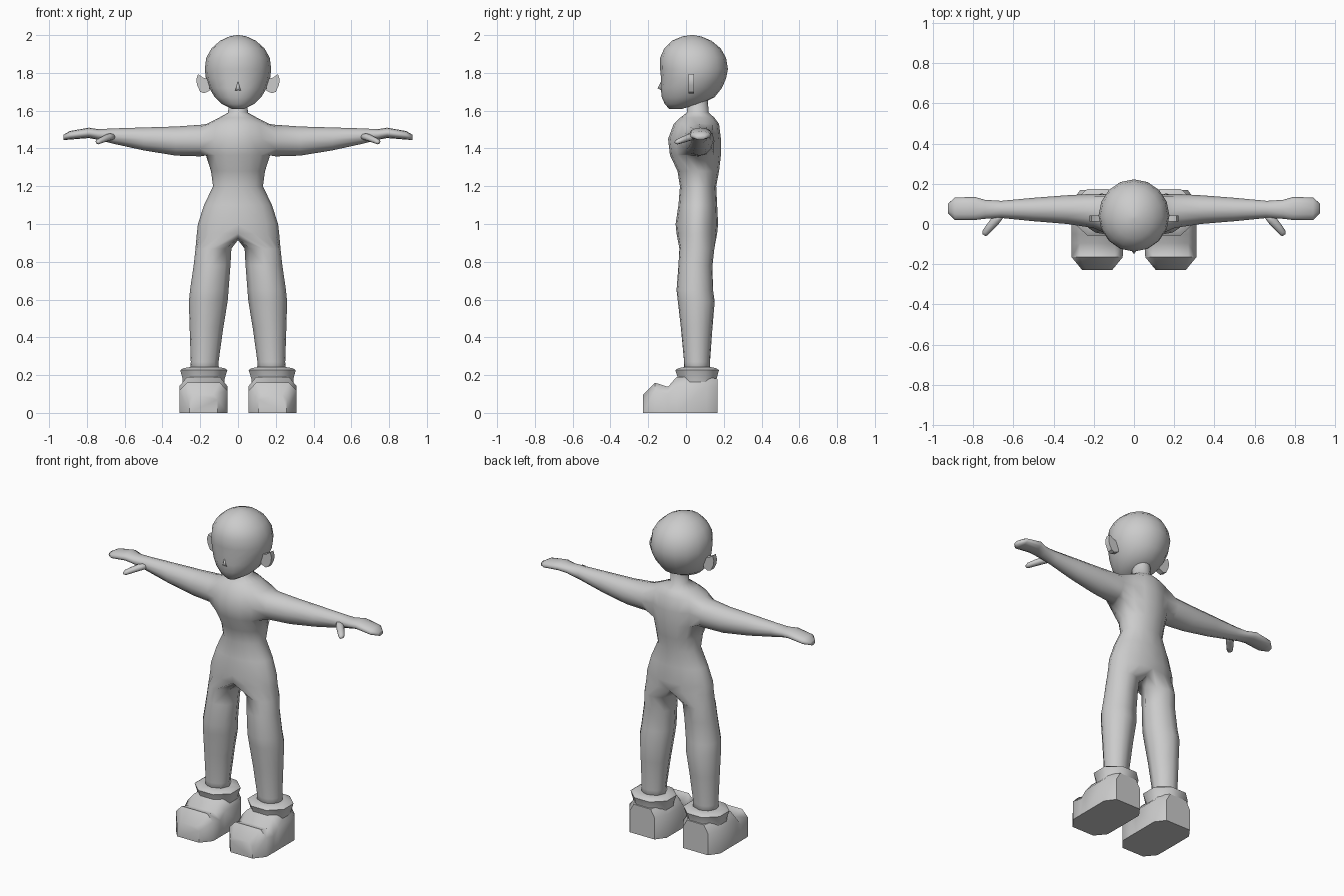
import bpy, bmesh
from math import sin, cos, pi, radians
from mathutils import Vector

if "Cube" in bpy.data.objects:
    bpy.data.objects.remove(bpy.data.objects["Cube"])

grey = bpy.data.materials.new("plain grey")
grey.use_nodes = True
grey.diffuse_color = (0.6, 0.6, 0.6, 1)
grey.node_tree.nodes["Principled BSDF"].inputs["Base Color"].default_value = (0.6, 0.6, 0.6, 1)


def finish(bm, name, mirror=True, angle=180):
    """Turn the mesh into a smooth object, mirrored across x if asked."""
    bmesh.ops.recalc_face_normals(bm, faces=bm.faces)
    mesh = bpy.data.meshes.new(name)
    bm.to_mesh(mesh)
    bm.free()
    mesh.materials.append(grey)
    ob = bpy.data.objects.new(name, mesh)
    bpy.context.collection.objects.link(ob)
    if mirror:
        mod = ob.modifiers.new("Mirror", 'MIRROR')
        mod.use_clip = True
    bpy.ops.object.select_all(action='DESELECT')
    ob.select_set(True)
    bpy.context.view_layer.objects.active = ob
    bpy.ops.object.shade_smooth_by_angle(angle=radians(angle))
    return ob


def add_ring(bm, points):
    return [bm.verts.new(p) for p in points]


def bridge(bm, a, b, closed=True):
    n = len(a)
    for i in range(n if closed else n - 1):
        j = (i + 1) % n
        bm.faces.new((a[i], a[j], b[j], b[i]))


def loft(bm, rings, start=None, caps=(True, True)):
    """Skin a chain of equal-sized point rings."""
    loops = [start] if start else []
    loops += [add_ring(bm, r) for r in rings]
    for a, b in zip(loops, loops[1:]):
        bridge(bm, a, b)
    if caps[0]:
        bm.faces.new(loops[0])
    if caps[1]:
        bm.faces.new(loops[-1])


def level(z, x0, x1, y0, y1, angles):
    cx, cy, rx, ry = (x0 + x1) / 2, (y0 + y1) / 2, (x1 - x0) / 2, (y1 - y0) / 2
    return [(cx + rx * cos(a), cy + ry * sin(a), z) for a in angles]


def circle(n, offset=0):
    return [offset + 2 * pi * i / n for i in range(n)]


# Body: half torso rings (z, half width, front, back)
torso = [(1.66, .05, .01, .115), (1.59, .052, .005, .12), (1.563, .10, -.03, .15),
         (1.53, .165, -.065, .175), (1.45, .178, -.095, .185), (1.365, .17, -.085, .185),
         (1.28, .143, -.045, .175), (1.2, .132, -.032, .16), (1.1, .18, -.04, .165),
         (1.0, .212, -.055, .17), (.95, .218, -.05, .165)]
half = [-pi / 2 + pi * i / 8 for i in range(9)]
bm = bmesh.new()
rows = []
for z, w, y0, y1 in torso:
    row = add_ring(bm, level(z, -w, w, y0, y1, half))
    row[0].co.x = row[-1].co.x = 0
    rows.append(row)
for r in range(len(rows) - 1):
    for c in range(8):
        # leave the armhole open
        if r in (3, 4) and 2 <= c < 6:
            continue
        bm.faces.new((rows[r][c], rows[r][c + 1], rows[r + 1][c + 1], rows[r + 1][c]))

# Arm and hand grown from the armhole (x, front, back, bottom, top)
arm = [(.2, -.02, .15, 1.358, 1.525), (.33, .0, .143, 1.362, 1.516),
       (.5, .014, .13, 1.39, 1.511), (.66, .03, .115, 1.425, 1.506),
       (.74, .026, .12, 1.446, 1.502), (.79, .02, .134, 1.455, 1.51),
       (.89, .02, .132, 1.447, 1.492), (.925, .055, .1, 1.444, 1.472)]
hole = (rows[5][4:7] + [rows[4][6]] + rows[3][6:1:-1] + [rows[4][2]] + rows[5][2:4])
arm_rings = []
for x, y0, y1, z0, z1 in arm:
    arm_rings.append([(x, (y0 + y1) / 2 + (y1 - y0) / 2 * sin(a),
                       (z0 + z1) / 2 - (z1 - z0) / 2 * cos(a)) for a in circle(12)])
loft(bm, arm_rings, hole, (False, True))

# Leg grown from the hip and crotch (z, inner, outer, front, back)
leg = [(.87, .035, .225, -.035, .15), (.78, .04, .235, -.04, .14),
       (.65, .05, .254, -.05, .143), (.59, .055, .26, -.043, .152),
       (.45, .078, .256, -.027, .14), (.27, .103, .25, -.01, .127), (.2, .1, .253, -.01, .127)]
crotch = add_ring(bm, [(0, .12, .925), (0, .06, .915), (0, 0, .925)])
leg_angles = half + [pi * (.5 + k / 4) for k in (1, 2, 3)]
loft(bm, [level(*r, leg_angles) for r in leg], rows[-1] + crotch, (False, True))
finish(bm, "body")

# Thumb
bm = bmesh.new()
path = [((.65, .06, 1.465), .018), ((.69, .015, 1.458), .023),
        ((.72, -.02, 1.445), .02), ((.74, -.045, 1.436), .017), ((.745, -.056, 1.433), .008)]
side = Vector((.8, .55, 0)).normalized()
loft(bm, [[Vector(p) + side * r * cos(a) + Vector((0, 0, r * .85 * sin(a)))
           for a in circle(8)] for p, r in path])
finish(bm, "thumbs")

# Head, stacked from chin to crown (z, half width, front, back)
head = [(1.61, .035, -.09, -.02), (1.635, .085, -.112, .075), (1.67, .122, -.128, .15),
        (1.72, .152, -.134, .19), (1.77, .17, -.132, .212), (1.82, .176, -.137, .222),
        (1.88, .168, -.137, .212), (1.93, .14, -.115, .183), (1.97, .095, -.075, .135),
        (1.993, .045, -.02, .08), (2.0, .008, .025, .04)]
bm = bmesh.new()
loft(bm, [level(z, -w, w, y0, y1, circle(16)) for z, w, y0, y1 in head])
finish(bm, "head", mirror=False)

# Nose
bm = bmesh.new()
base = add_ring(bm, [(-.018, -.126, 1.705), (.018, -.126, 1.705), (0, -.128, 1.765)])
tip = bm.verts.new((0, -.15, 1.718))
bm.faces.new(base)
for i in range(3):
    bm.faces.new((base[i], base[(i + 1) % 3], tip))
finish(bm, "nose", mirror=False)

# Ears: thin plates
outline = [(.15, 1.765), (.185, 1.775), (.212, 1.793), (.221, 1.765),
           (.217, 1.735), (.2, 1.70), (.18, 1.692), (.15, 1.705)]
bm = bmesh.new()
loft(bm, [[(x, y, z) for x, z in outline] for y in (.012, .043)])
finish(bm, "ears", angle=40)

# Shoes: cross-sections from toe to heel (y, half width, height)
sections = [(-.228, .075, .095), (-.165, .127, .16), (-.095, .128, .138),
            (-.05, .128, .19), (.11, .128, .19), (.168, .085, .18)]
bm = bmesh.new()
shape = [(-1, 0), (1, 0), (1, .74), (.68, 1), (-.68, 1), (-1, .74)]
loft(bm, [[(.183 + w * u, y, h * v) for u, v in shape] for y, w, h in sections])
finish(bm, "shoes", angle=50)

# Shoe collars: flared cuff closing in on the ankle (z, inner, outer, front, back)
cuff = [(.12, .062, .302, -.04, .17), (.18, .062, .302, -.05, .17),
        (.226, .046, .316, -.066, .184), (.236, .06, .3, -.05, .17),
        (.242, .095, .265, -.02, .14)]
bm = bmesh.new()
loft(bm, [level(*r, circle(8, pi / 8)) for r in cuff])
finish(bm, "shoe_collars", angle=50)
